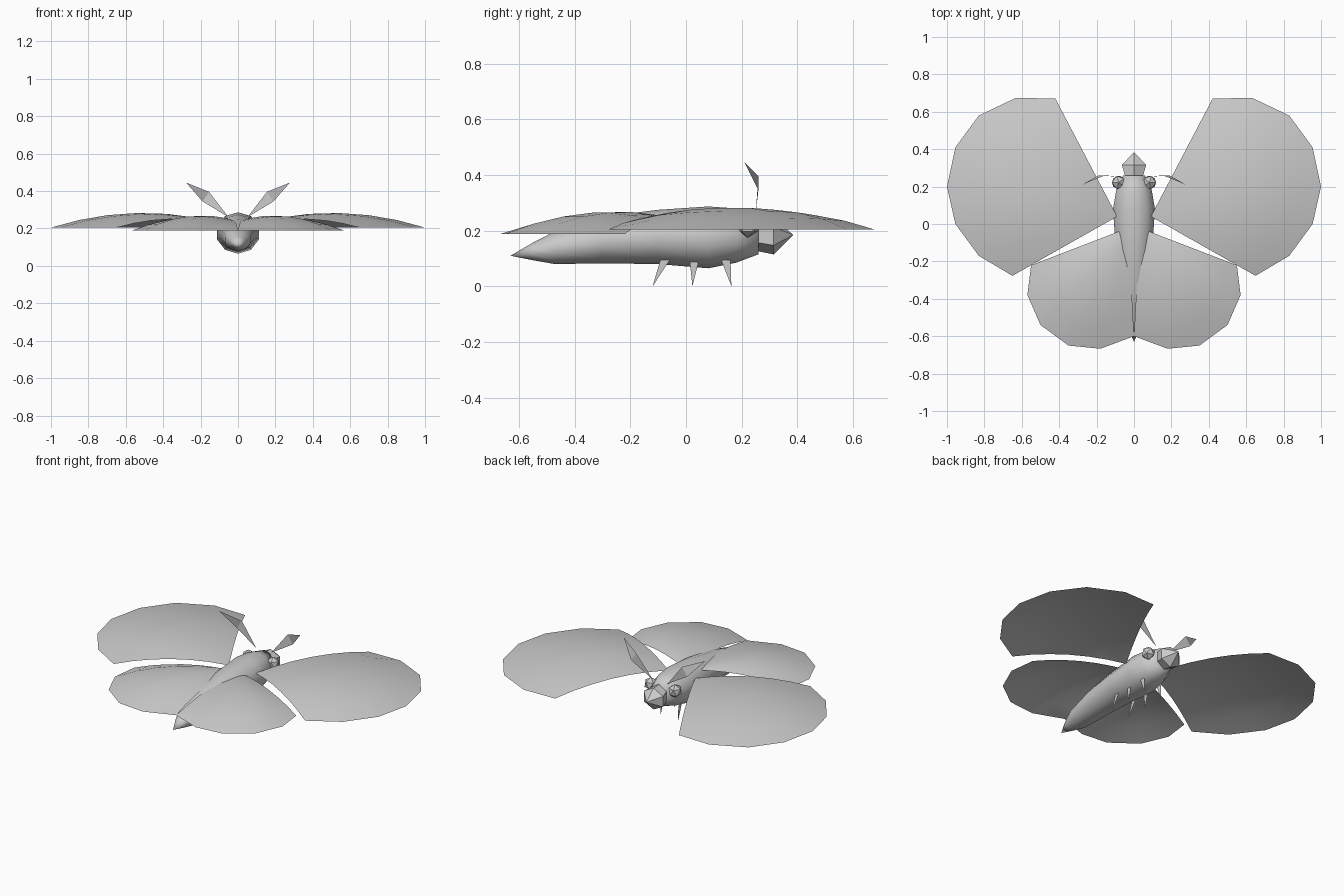
import bpy
import bmesh
import math
from mathutils import Vector

old = bpy.data.objects.get("Cube")
if old:
    bpy.data.objects.remove(old, do_unlink=True)

grey = bpy.data.materials.new("pale_grey")
grey.use_nodes = True
COLOUR = (0.6, 0.6, 0.6, 1)
grey.diffuse_color = COLOUR
grey.node_tree.nodes["Principled BSDF"].inputs["Base Color"].default_value = COLOUR


def finish(bm, name, smooth=False, closed=True):
    if closed:
        bmesh.ops.recalc_face_normals(bm, faces=bm.faces)
    for f in bm.faces:
        f.smooth = smooth
    mesh = bpy.data.meshes.new(name)
    bm.to_mesh(mesh)
    bm.free()
    mesh.materials.append(grey)
    obj = bpy.data.objects.new(name, mesh)
    bpy.context.collection.objects.link(obj)
    return obj


def mirror(obj):
    obj.modifiers.new("Mirror", "MIRROR").use_axis[0] = True


def loft(name, rings, sides, smooth):
    """Skin elliptical rings (y, half width, bottom, top) along y."""
    bm = bmesh.new()
    loops = []
    for y, w, low, high in rings:
        mid, h = (low + high) / 2, (high - low) / 2
        angles = [math.tau * i / sides for i in range(sides)]
        loops.append([bm.verts.new((w * math.sin(a), y, mid + h * math.cos(a)))
                      for a in angles])
    for a, b in zip(loops, loops[1:]):
        for i in range(sides):
            j = (i + 1) % sides
            bm.faces.new((a[i], a[j], b[j], b[i]))
    bm.faces.new(loops[0])
    bm.faces.new(loops[-1])
    bmesh.ops.remove_doubles(bm, verts=bm.verts, dist=0.0005)
    return finish(bm, name, smooth)


def wing(name, root, rim, rim_z, edge_z, peak_z):
    """Single-sided arched fan from the root out to a level rim."""
    bm = bmesh.new()
    steps = 6
    root = Vector(root)
    start = bm.verts.new(root)
    spokes = []
    for k, (x, y) in enumerate(rim):
        across = math.sin(math.pi * k / (len(rim) - 1))
        mid_z = edge_z + (peak_z - edge_z) * across
        bulge = mid_z - (root.z + rim_z) / 2
        spoke = [start]
        for s in range(1, steps + 1):
            t = s / steps
            p = root.lerp(Vector((x, y, rim_z)), t)
            p.z += bulge * 4 * t * (1 - t)
            spoke.append(bm.verts.new(p))
        spokes.append(spoke)
    for a, b in zip(spokes, spokes[1:]):
        bm.faces.new((start, b[1], a[1]))
        for s in range(1, steps):
            bm.faces.new((a[s], b[s], b[s + 1], a[s + 1]))
    bmesh.ops.recalc_face_normals(bm, faces=bm.faces)
    if sum(f.normal.z for f in bm.faces) < 0:
        bmesh.ops.reverse_faces(bm, faces=bm.faces)
    mirror(finish(bm, name, smooth=True, closed=False))


def plate(name, faces):
    """Thin flat pieces, each given by its corner points."""
    bm = bmesh.new()
    for corners in faces:
        bm.faces.new([bm.verts.new(c) for c in corners])
    bmesh.ops.remove_doubles(bm, verts=bm.verts, dist=0.0005)
    mirror(finish(bm, name))


# Body, tapering to the tail tip
loft("body", [
    (-0.63, 0, 0.11, 0.11),
    (-0.55, 0.04, 0.094, 0.157),
    (-0.47, 0.07, 0.08, 0.198),
    (-0.3, 0.09, 0.083, 0.25),
    (-0.1, 0.105, 0.08, 0.275),
    (0.08, 0.118, 0.065, 0.287),
    (0.18, 0.1, 0.085, 0.28),
    (0.26, 0.06, 0.115, 0.26),
], 10, True)

# Faceted pointed head
loft("head", [
    (0.24, 0.05, 0.13, 0.25),
    (0.315, 0.075, 0.115, 0.245),
    (0.385, 0, 0.185, 0.185),
], 6, False)

# Faceted eyes
bm = bmesh.new()
bmesh.ops.create_icosphere(bm, subdivisions=1, radius=0.04)
bmesh.ops.translate(bm, verts=bm.verts, vec=(0.082, 0.222, 0.215))
mirror(finish(bm, "eyes"))

# Fore and hind wings
wing("fore_wings", (0.09, 0.04, 0.225),
     [(0.42, 0.67), (0.63, 0.675), (0.83, 0.58), (0.955, 0.41),
      (1, 0.2), (0.955, 0), (0.83, -0.17), (0.65, -0.277)],
     0.205, 0.25, 0.283)
wing("hind_wings", (0.03, -0.02, 0.235),
     [(0.55, -0.22), (0.57, -0.38), (0.5, -0.54),
      (0.35, -0.65), (0.18, -0.667), (0, -0.6)],
     0.188, 0.24, 0.266)

# Leaf-shaped antennae, folded at the widest point
base, upper = (0.05, 0.25, 0.26), (0.155, 0.26, 0.396)
lower, tip = (0.19, 0.26, 0.345), (0.277, 0.21, 0.445)
plate("antennae", [(base, lower, upper), (upper, lower, tip)])

# Three pairs of flat spiky legs
plate("legs", [
    [(0.06, top - 0.017, 0.095), (0.06, top + 0.017, 0.095), (0.06, foot, 0)]
    for top, foot in ((-0.075, -0.12), (0.03, 0.023), (0.143, 0.163))
])
